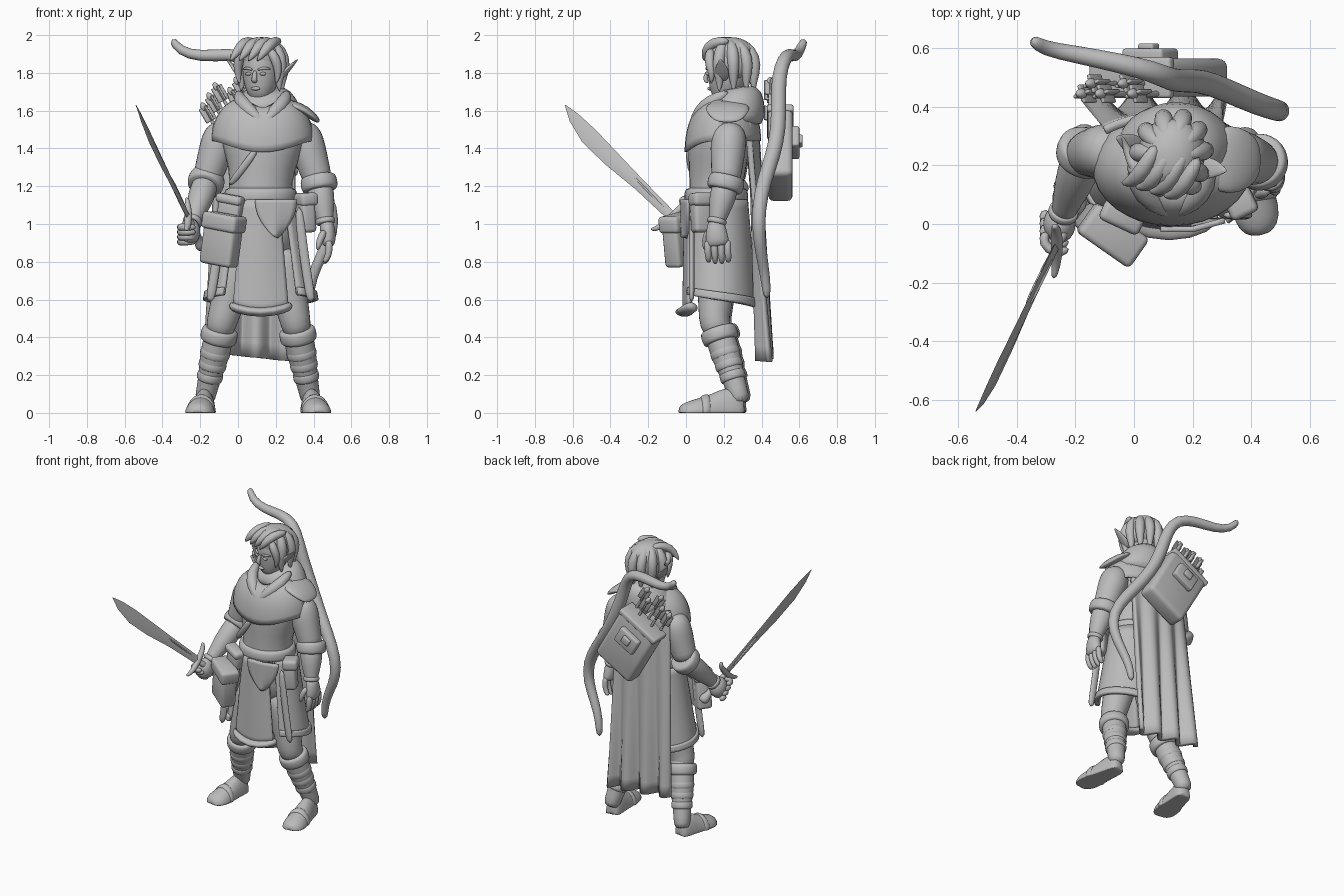
import bpy, bmesh, math
from math import sin, cos, pi, radians
from mathutils import Vector, Matrix, Euler

cube = bpy.data.objects.get("Cube")
if cube:
    bpy.data.objects.remove(cube)

grey = bpy.data.materials.new("clay grey")
grey.use_nodes = True
grey.diffuse_color = (0.5, 0.5, 0.5, 1)
grey.node_tree.nodes["Principled BSDF"].inputs["Base Color"].default_value = (0.5, 0.5, 0.5, 1)


def finish(name, bm, sharp=50, subdiv=0):
    bmesh.ops.recalc_face_normals(bm, faces=bm.faces)
    me = bpy.data.meshes.new(name)
    bm.to_mesh(me)
    bm.free()
    me.materials.append(grey)
    me.shade_smooth()
    if not subdiv:
        me.set_sharp_from_angle(angle=radians(sharp))
    ob = bpy.data.objects.new(name, me)
    bpy.context.collection.objects.link(ob)
    if subdiv:
        ob.modifiers.new("Smooth", "SUBSURF").levels = subdiv
        ob.modifiers["Smooth"].render_levels = subdiv
    return ob


# Elliptical rings swept along a path; each ring is x, y, z, half width, half depth
def sweep(name, rings, ref=(0, 1, 0), n=14, subdiv=1, floor=False, mat=None):
    bm = bmesh.new()
    pts = [Vector(r[:3]) for r in rings]
    loops = []
    for i, r in enumerate(rings):
        t = (pts[min(i + 1, len(pts) - 1)] - pts[max(i - 1, 0)]).normalized()
        s = Vector(ref).cross(t).normalized()
        b = t.cross(s)
        loop = []
        for k in range(n):
            a = 2 * pi * k / n
            p = pts[i] + s * cos(a) * r[3] + b * sin(a) * r[-1]
            if floor:
                p.z = max(p.z, 0)
            loop.append(bm.verts.new(mat @ p if mat else p))
        loops.append(loop)
    for A, B in zip(loops, loops[1:]):
        for k in range(n):
            bm.faces.new((A[k], A[(k + 1) % n], B[(k + 1) % n], B[k]))
    bm.faces.new(loops[0])
    bm.faces.new(loops[-1])
    return finish(name, bm, subdiv=subdiv)


# Cloth sheet given by a function of u and v
def panel(name, f, nu=16, nv=12, thick=0.015):
    bm = bmesh.new()
    g = [[bm.verts.new(f(i / nu, j / nv)) for i in range(nu + 1)] for j in range(nv + 1)]
    for j in range(nv):
        for i in range(nu):
            bm.faces.new((g[j][i], g[j][i + 1], g[j + 1][i + 1], g[j + 1][i]))
    ob = finish(name, bm, 60)
    m = ob.modifiers.new("Thickness", "SOLIDIFY")
    m.thickness, m.offset = thick, 0
    return ob


def box(name, loc, size, rot=(0, 0, 0), bevel=0.02, parent=None):
    bm = bmesh.new()
    bmesh.ops.create_cube(bm, size=1, matrix=Matrix.Diagonal((*size, 1)))
    bmesh.ops.bevel(bm, geom=bm.edges[:], offset=bevel, segments=3, profile=0.5, affect='EDGES')
    m = Matrix.Translation(loc) @ Euler([radians(a) for a in rot]).to_matrix().to_4x4()
    bm.transform(parent @ m if parent else m)
    return finish(name, bm)


def ball(name, loc, size, mat=None):
    bm = bmesh.new()
    m = Matrix.Translation(loc) @ Matrix.Diagonal((*size, 1))
    bmesh.ops.create_uvsphere(bm, u_segments=24, v_segments=16, radius=1, matrix=mat @ m if mat else m)
    return finish(name, bm, 80)


def band(name, p, q, r):
    p, q = Vector(p), Vector(q)
    rings = [(*p.lerp(q, t), r * k) for t, k in ((0, 0.85), (0.05, 1), (0.5, 1.05), (0.95, 1), (1, 0.85))]
    sweep(name, rings)


# Torso, belt and neck
sweep("torso", [(.13, .19, 1.63, .1, .08), (.13, .2, 1.56, .2, .13), (.13, .18, 1.46, .24, .17),
                (.13, .17, 1.36, .2, .165), (.12, .16, 1.22, .165, .145), (.12, .16, 1.12, .18, .15),
                (.12, .17, .95, .2, .16), (.12, .17, .78, .16, .13)])
sweep("belt", [(.12, .16, z, r, r - .025) for z, r in ((1.11, .18), (1.12, .2), (1.155, .2), (1.185, .195), (1.195, .17))])
sweep("neck", [(.13, .23, 1.5, .08, .08), (.13, .23, 1.62, .07, .07), (.12, .23, 1.76, .06, .065)])


def mantle(u, v):
    a, w = 2 * pi * u, v * pi / 2
    front = max(0, -sin(a)) ** 3
    return (.13 + cos(a) * (.1 + .165 * sin(w)), .195 + sin(a) * (.09 + .105 * sin(w)),
            1.66 - .05 * front * (1 - v) - (.22 + .06 * front) * (1 - cos(w)))


panel("chest_mantle", mantle, 32, 10)
sweep("hood", [(.14, .25, 1.54, .22, .15), (.145, .27, 1.6, .21, .16), (.145, .28, 1.67, .16, .14),
               (.14, .28, 1.72, .12, .11), (.14, .27, 1.72, .07, .07)])
for side in (-1, 1):
    sweep("collar_fold", [(.13 + side * .13, .23, 1.7, .02), (.13 + side * .12, .13, 1.65, .04),
                          (.13 + side * .06, .07, 1.59, .04), (.135, .03, 1.53, .015)], (0, 0, 1))
sweep("chest_strap", [(.1, .01, 1.4, .012, .02), (.03, .012, 1.3, .012, .02), (-.05, .06, 1.2, .012, .02)], (1, 0, 0))

# Head, turned to its right
H = Matrix.Translation((.125, .23, 1.66)) @ Matrix.Rotation(radians(-17), 4, 'Z')
sweep("head", [(0, -.075, 0, .025, .03), (0, -.055, .015, .055, .065), (0, -.03, .06, .085, .09),
               (0, -.01, .12, .1, .115), (0, 0, .2, .105, .125), (0, 0, .28, .085, .1), (0, 0, .31, .03, .04)], mat=H)
sweep("nose", [(0, -.115, .155, .01, .01), (0, -.135, .115, .014, .014), (0, -.13, .095, .018, .012),
               (0, -.115, .09, .008, .006)], mat=H)
ball("lips", (0, -.108, .057), (.025, .012, .01), H)
sweep("hair_cap", [(0, .07, .1, .08, .06), (0, .05, .15, .115, .095), (0, .01, .21, .122, .135), (0, 0, .27, .11, .13),
                   (0, 0, .315, .075, .09), (0, 0, .33, .025, .03)], mat=H)
for s in (-1, 1):
    ball("eye", (s * .04, -.107, .135), (.018, .012, .009), H)
    sweep("brow", [(s * .012, -.12, .155, .006), (s * .045, -.115, .168, .009), (s * .08, -.085, .16, .004)], (0, 0, 1), mat=H)
    sweep("pointed_ear", [(s * .09, -.01, .1, .015, .025), (s * .12, -.005, .13, .015, .042),
                          (s * .155, .005, .17, .012, .035), (s * .2, .01, .215, .003, .004)], (0, 1, 0), mat=H)
    sweep("side_lock", [(s * .06, -.08, .27, .02), (s * .105, -.085, .22, .03), (s * .115, -.06, .14, .022),
                        (s * .1, -.07, .08, .004)], mat=H)
# Swept hair locks over the crown and down the back
for i in range(7):
    a = radians(-10 + i * 33)
    c, d = cos(a), sin(a)
    sweep("back_lock", [(c * .05, d * .05, .31, .02), (c * .1, d * .12, .26, .035), (c * .125, d * .15, .18, .032),
                        (c * .1, d * .13, .09, .022), (c * .11, d * .14, .04, .004)], (-d, c, .1), mat=H)
for i in range(4):
    x = -.075 + i * .05
    sweep("fringe_lock", [(x + .02, .03, .31, .02), (x, -.07, .305, .032), (x - .025, -.125, .25, .026),
                          (x - .06, -.135, .2, .004)], (1, 0, 0), mat=H)
sweep("curled_lock", [(-.03, -.1, .27, .025), (-.1, -.08, .22, .025), (-.15, -.02, .2, .016), (-.18, .02, .24, .003)],
      (0, 0, 1), mat=H)


# Arms: padded sleeve, cuff, bracer
def arm(side, shoulder, elbow, wrist):
    S, E, W = map(Vector, (shoulder, elbow, wrist))
    prof = ((-.12, .04), (0, .085), (.2, .1), (.5, .092), (.8, .082), (1, .078))
    sweep(side + "_sleeve", [(*S.lerp(E, t), r) for t, r in prof])
    sweep(side + "_forearm", [(*E.lerp(W, t), r) for t, r in ((-.15, .06), (.15, .075), (.5, .068), (.85, .046), (1.05, .042))])
    d = (W - E).normalized()
    band(side + "_sleeve_cuff", E - d * .045, E + d * .035, .097)
    band(side + "_wrist_band", W - d * .03, W, .052)


arm("left", (.34, .23, 1.5), (.43, .21, 1.21), (.465, .16, 1.0))
arm("right", (-.08, .25, 1.5), (-.17, .24, 1.22), (-.245, .03, 1.0))
sweep("left_palm", [(.465, .16, 1.03, .035, .04), (.475, .16, .97, .042, .055), (.48, .165, .91, .04, .065), (.475, .17, .88, .03, .06)])
for i in range(4):
    y = .115 + i * .035
    sweep("left_finger", [(.48, y, .92, .02), (.485, y, .86, .019), (.47, y + .005, .81, .017), (.45, y + .005, .785 + abs(i - 1.5) * .01, .01)])
sweep("left_thumb", [(.46, .12, .97, .02), (.43, .1, .91, .02), (.42, .1, .86, .01)])
ball("right_palm", (-.255, .0, .96), (.055, .065, .07))
for i in range(4):
    z = .905 + i * .026
    y = .03 - i * .025
    sweep("right_finger", [(-.3, y + .02, z, .018), (-.315, y - .02, z, .02), (-.27, y - .06, z, .02), (-.22, y - .04, z, .015)], (0, 0, 1), n=10)

# Sword
tip, base = Vector((-.54, -.64, 1.63)), Vector((-.265, -.075, 1.04))
axis = (tip - base).normalized()
edge = Vector((0, .707, .707))
edge = (edge - axis * edge.dot(axis)).normalized()
flat = edge.cross(axis) * -1
blade = [(*(base.lerp(tip, t) - edge * o), w, h) for t, o, w, h in
         ((0, 0, .026, .012), (.3, .008, .032, .011), (.55, .02, .045, .01), (.75, .022, .048, .008), (.9, .012, .03, .005), (1, 0, .002, .002))]
sweep("sword_blade", blade, axis.cross(edge), n=4, subdiv=0)
sweep("sword_fuller", [(*base.lerp(tip, t), .008, .015) for t in (0, .2, .38)], axis.cross(edge), n=8)
sweep("sword_guard", [(*(base + edge * w + axis * f), r) for w, f, r in
                      ((-.13, .03, .01), (-.09, 0, .016), (0, -.005, .024), (.09, 0, .016), (.12, .03, .01))], axis)
sweep("sword_grip", [(*(base - axis * t), r) for t, r in ((0, .02), (.1, .022), (.19, .02), (.2, .034), (.24, .034), (.25, .015))])


# Legs, wrapped boots and shoes
def leg(side, hip, knee, ankle, toe):
    P, K, A = map(Vector, (hip, knee, ankle))
    sweep(side + "_thigh", [(*P, .11)] + [(*P.lerp(K, t), r) for t, r in ((.3, .115), (.65, .098), (.9, .088), (1.08, .082))]
          + [(*K.lerp(A, .25), .07)])
    sweep(side + "_shin", [(*K.lerp(A, t), r) for t, r in ((-.05, .07), (.25, .08), (.5, .082), (.75, .066), (1, .056), (1.2, .055))])
    band(side + "_boot_cuff", K.lerp(A, .14), K.lerp(A, .33), .098)
    for t in (.42, .58, .74):
        band(side + "_leg_wrap", K.lerp(A, t), K.lerp(A, t + .13), .094 - t * .034)
    T = Vector(toe)
    heel = Vector((A.x, A.y + .04, 0))
    sweep(side + "_shoe", [(*heel.lerp(T, t), w, h) for t, w, h in
                           ((0, .035, .08), (.08, .055, .13), (.3, .06, .14), (.5, .07, .1), (.75, .085, .075), (.92, .07, .055), (1, .03, .03))],
          (0, 0, 1), floor=True)
    sweep(side + "_shoe_strap", [(*heel.lerp(T, t), w, h) for t, w, h in ((.52, .06, .08), (.54, .078, .108), (.66, .086, .096), (.68, .07, .07))],
          (0, 0, 1), floor=True)


leg("left", (.22, .17, .88), (.3, .15, .5), (.375, .27, .12), (.43, -.04, 0))
leg("right", (.03, .17, .88), (-.08, .16, .5), (-.165, .28, .12), (-.215, .0, 0))

# Coat skirts on each side, with a raised hem
for s, name in ((-1, "right"), (1, "left")):
    def skirt(u, v, grow=0, s=s):
        a = radians(-48 + u * 125)
        return (.12 + s * cos(a) * (.19 + .095 * v + grow), .17 + sin(a) * (.155 + .05 * v + grow) , 1.13 - (.5 + .07 * u) * v)
    panel(name + "_coat_skirt", skirt)
    panel(name + "_coat_hem", lambda u, v: skirt(u, .93 + .08 * v, .008), 16, 3, .025)
    # Narrow hanging side straps
    sweep(name + "_hanging_strap", [(.12 + s * x, .03, z, .025, .015) for x, z in ((.2, 1.1), (.22, .9), (.25, .7), (.27, .58))])

# Front tabard with padded hem, and a pointed belly flap
def tabard(u, v):
    w = .095 + .05 * v
    return (.12 + (u * 2 - 1) * w, .0 + .03 * (u * 2 - 1) ** 2 - .01 * v, 1.13 - .57 * v - .03 * v * (1 - (u * 2 - 1) ** 2))


panel("tabard", tabard, thick=.02)
sweep("tabard_hem", [(.12 + x, y, z, .025, r) for x, y, z, r in ((-.155, .05, .57, .035), (-.13, .01, .55, .045), (0, -.02, .525, .05),
                                                              (.13, .01, .55, .045), (.155, .05, .57, .035))])
panel("belly_flap", lambda u, v: (.2 + (u * 2 - 1) * (.105 * (1 - v ** 2.2) + .005), .0 + .06 * max(0, u - .5) - .018, 1.13 - .2 * v), 8, 10, .02)

# Hip pouches
P = Matrix.Translation((-.085, -.03, .92)) @ Euler((0, radians(9), radians(-35))).to_matrix().to_4x4()
box("large_pouch", (0, 0, -.02), (.2, .1, .24), parent=P)
box("large_pouch_lid", (0, 0, .09), (.22, .125, .09), parent=P)
box("small_pouch", (-.04, .03, 1.08), (.13, .07, .12), (0, 10, -25))
box("small_pouch_lid", (-.04, .025, 1.13), (.15, .08, .05), (0, 10, -25))
box("left_pouch", (.36, .08, 1.04), (.08, .1, .17), (0, -4, 25))
box("left_pouch_lid", (.36, .08, 1.13), (.1, .115, .07), (0, -4, 25))

# Shoulder guard on the left
sweep("shoulder_guard", [(.24, .22, 1.62, .03, .07), (.29, .22, 1.63, .03, .12), (.36, .22, 1.6, .028, .12), (.42, .22, 1.55, .018, .08), (.43, .22, 1.54, .005, .03)],
      (0, 1, 0))

# Long cape with folds
def cape(u, v):
    w = u * 2 - 1
    return (.1 - .03 * v + w * (.2 + .04 * v), .37 + .045 * v - .05 * w * w * (1 - v) + .035 * v * sin(u * 20),
            1.58 - (1.26 + .05 * u) * v)


panel("cape", cape, 40, 16, .03)

# Bow slung on the back
bow = ((-.35, .63, 1.98), (-.31, .6, 1.915), (-.2, .58, 1.885), (-.05, .55, 1.9), (.07, .52, 1.88), (.13, .49, 1.78), (.17, .49, 1.65),
       (.23, .49, 1.5), (.31, .46, 1.36), (.42, .41, 1.22), (.5, .385, 1.08), (.5, .385, .95), (.44, .4, .83), (.39, .42, .72), (.38, .43, .6))
sweep("bow", [(*p, .022 + .02 * sin(pi * i / 14)) for i, p in enumerate(bow)])

# Quiver with flap, buckle and arrows
Q = Matrix.Translation((.09, .5, 1.37)) @ Matrix.Rotation(radians(-30), 4, 'Y')
box("quiver", (0, 0, 0), (.31, .13, .42), bevel=.03, parent=Q)
box("quiver_rim", (0, 0, .195), (.32, .14, .04), bevel=.012, parent=Q)
box("quiver_pocket", (0, .075, .07), (.16, .05, .12), bevel=.012, parent=Q)
box("quiver_buckle", (0, .105, .08), (.06, .025, .05), bevel=.008, parent=Q)
for i in range(5):
    x, y, h = -.11 + i * .055, -.055 + .035 * (i % 2), .33 + .03 * (i % 3)
    sweep("arrow_shaft", [(x, y, z, .01) for z in (.1, .25, h)], n=8, mat=Q)
    for k in (0, 90):
        box("arrow_fletching", (x, y, h - .02), (.065, .012, .085), (0, 0, k + 20), .004, Q)
    sweep("arrow_end", [(x, y, h, .02), (x, y, h + .025, .022), (x, y, h + .05, .006)], n=8, mat=Q)
